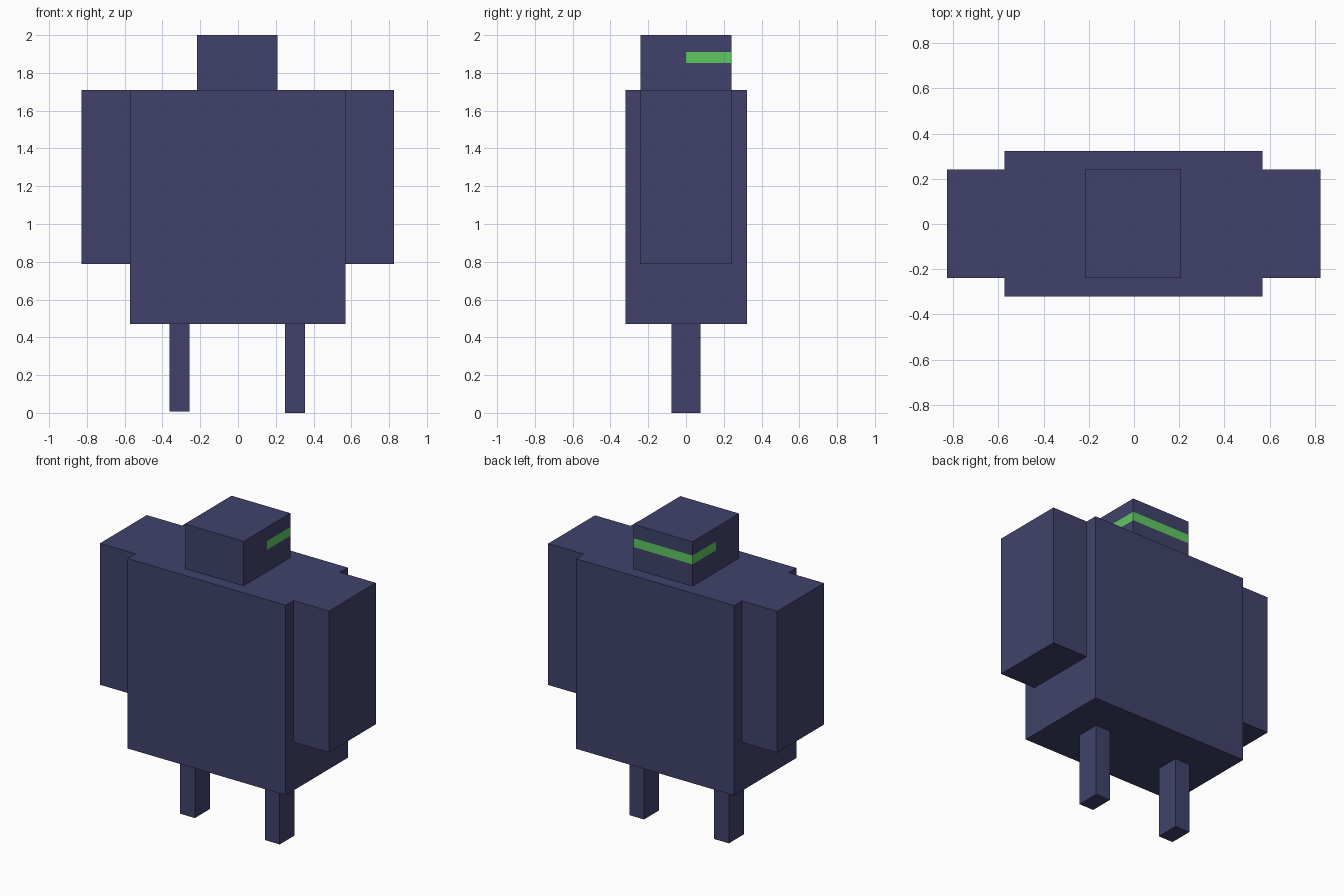
import bpy
import bmesh

if "Cube" in bpy.data.objects:
    bpy.data.objects.remove(bpy.data.objects["Cube"])


def material(name, rgb):
    mat = bpy.data.materials.new(name)
    mat.diffuse_color = (*rgb, 1)
    mat.use_nodes = True
    mat.node_tree.nodes["Principled BSDF"].inputs["Base Color"].default_value = mat.diffuse_color
    return mat


navy = material("navy", (0.052, 0.055, 0.147))
green = material("green", (0.115, 0.58, 0.12))


def box(name, x, y, z):
    """Box spanning the given (min, max) range on each axis."""
    bpy.ops.mesh.primitive_cube_add(size=1)
    ob = bpy.context.object
    ob.name = name
    for v in ob.data.vertices:
        v.co = [r[0] if c < 0 else r[1] for c, r in zip(v.co, (x, y, z))]
    ob.data.materials.append(navy)
    return ob


# Torso
box("torso", (-0.573, 0.568), (-0.32, 0.322), (0.47, 1.71))

# Arms, flush with the top of the torso
box("left_arm", (-0.828, -0.573), (-0.24, 0.242), (0.787, 1.71))
box("right_arm", (0.568, 0.825), (-0.24, 0.242), (0.787, 1.71))

# Legs
box("left_leg", (-0.363, -0.257), (-0.078, 0.076), (0.008, 0.47))
box("right_leg", (0.25, 0.356), (-0.078, 0.076), (0.0, 0.47))

# Head, with a flush green visor band wrapping the +y half
head = box("head", (-0.216, 0.209), (-0.24, 0.242), (1.71, 2.0))
head.data.materials.append(green)
bm = bmesh.new()
bm.from_mesh(head.data)
for co, no in (((0, 0, 1.852), (0, 0, 1)), ((0, 0, 1.91), (0, 0, 1)), ((0, 0, 0), (0, 1, 0))):
    bmesh.ops.bisect_plane(bm, geom=bm.verts[:] + bm.edges[:] + bm.faces[:],
                           plane_co=co, plane_no=no)
for f in bm.faces:
    c = f.calc_center_median()
    if 1.852 < c.z < 1.91 and c.y > 0:
        f.material_index = 1
bm.to_mesh(head.data)
bm.free()
